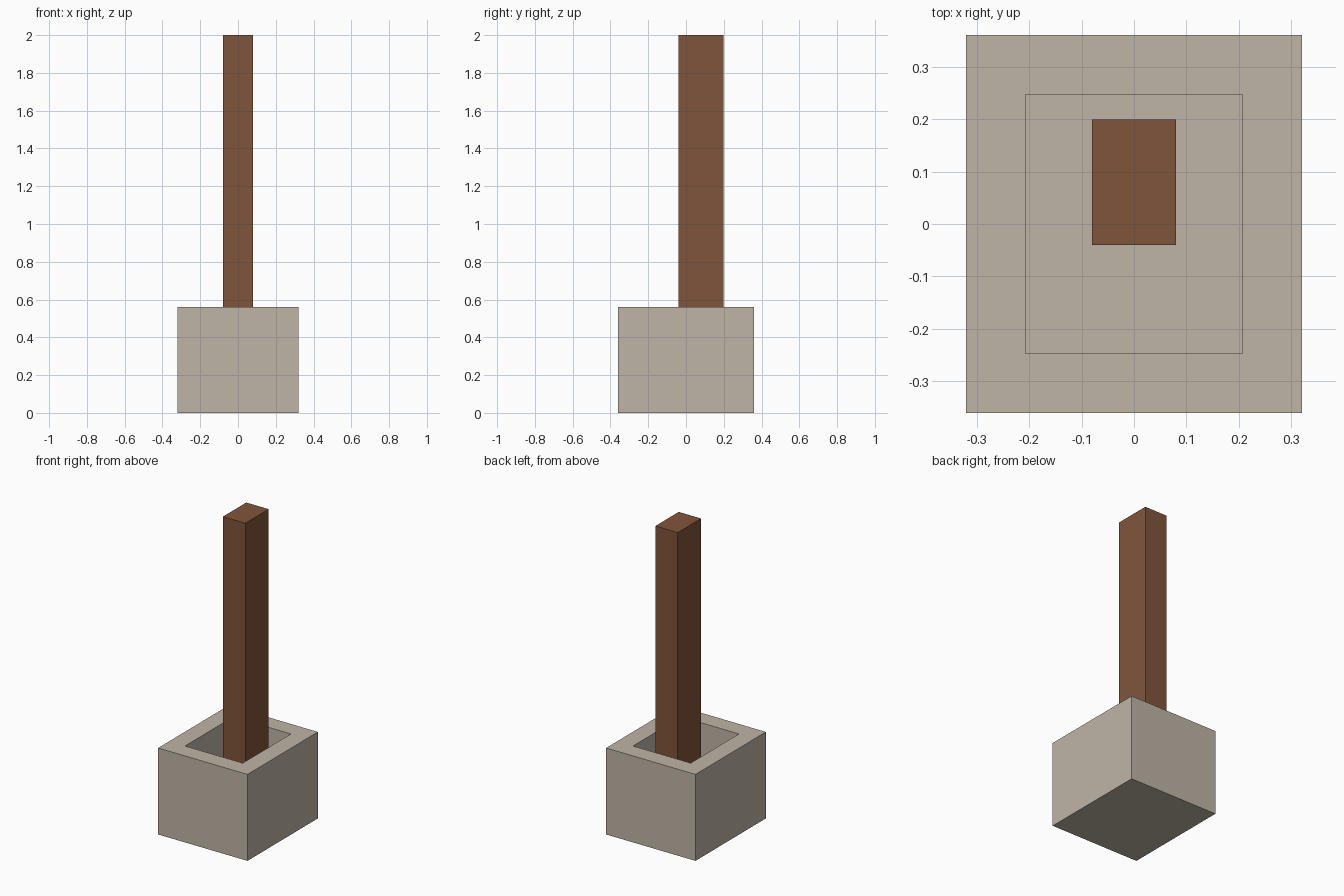
import bpy
import bmesh
from mathutils import Matrix, Vector

cube = bpy.data.objects.get("Cube")
if cube:
    bpy.data.objects.remove(cube, do_unlink=True)


def material(name, rgb):
    mat = bpy.data.materials.new(name)
    mat.use_nodes = True
    mat.diffuse_color = (*rgb, 1)
    bsdf = mat.node_tree.nodes["Principled BSDF"]
    bsdf.inputs["Base Color"].default_value = (*rgb, 1)
    return mat


def box(low, high):
    """A box mesh spanning two opposite corners."""
    low, high = Vector(low), Vector(high)
    bm = bmesh.new()
    place = Matrix.Translation((low + high) / 2) @ Matrix.Diagonal((*(high - low), 1))
    bmesh.ops.create_cube(bm, size=1, matrix=place)
    return bm


def finish(bm, name, mat):
    mesh = bpy.data.meshes.new(name)
    bm.to_mesh(mesh)
    bm.free()
    mesh.materials.append(mat)
    bpy.context.collection.objects.link(bpy.data.objects.new(name, mesh))


stone = material("pale_stone", (0.52, 0.46, 0.38))
wood = material("brown_wood", (0.216, 0.091, 0.044))

WALL = 0.16      # rim width and floor thickness of the base
HEIGHT = 0.56

# Stone base: a block with a deep rectangular socket in its top
bm = box((-0.32, -0.36, 0), (0.32, 0.36, HEIGHT))
bm.normal_update()
top = max(bm.faces, key=lambda f: f.calc_center_median().z)
bmesh.ops.inset_region(bm, faces=[top], thickness=WALL)
floor = bmesh.ops.extrude_discrete_faces(bm, faces=[top])["faces"][0]
bmesh.ops.translate(bm, verts=floor.verts, vec=(0, 0, WALL - HEIGHT))
bmesh.ops.recalc_face_normals(bm, faces=bm.faces)
finish(bm, "socket_base", stone)

# Wooden post standing against the back wall of the socket
finish(box((-0.08, -0.04, WALL), (0.08, 0.199, 2)), "post", wood)
